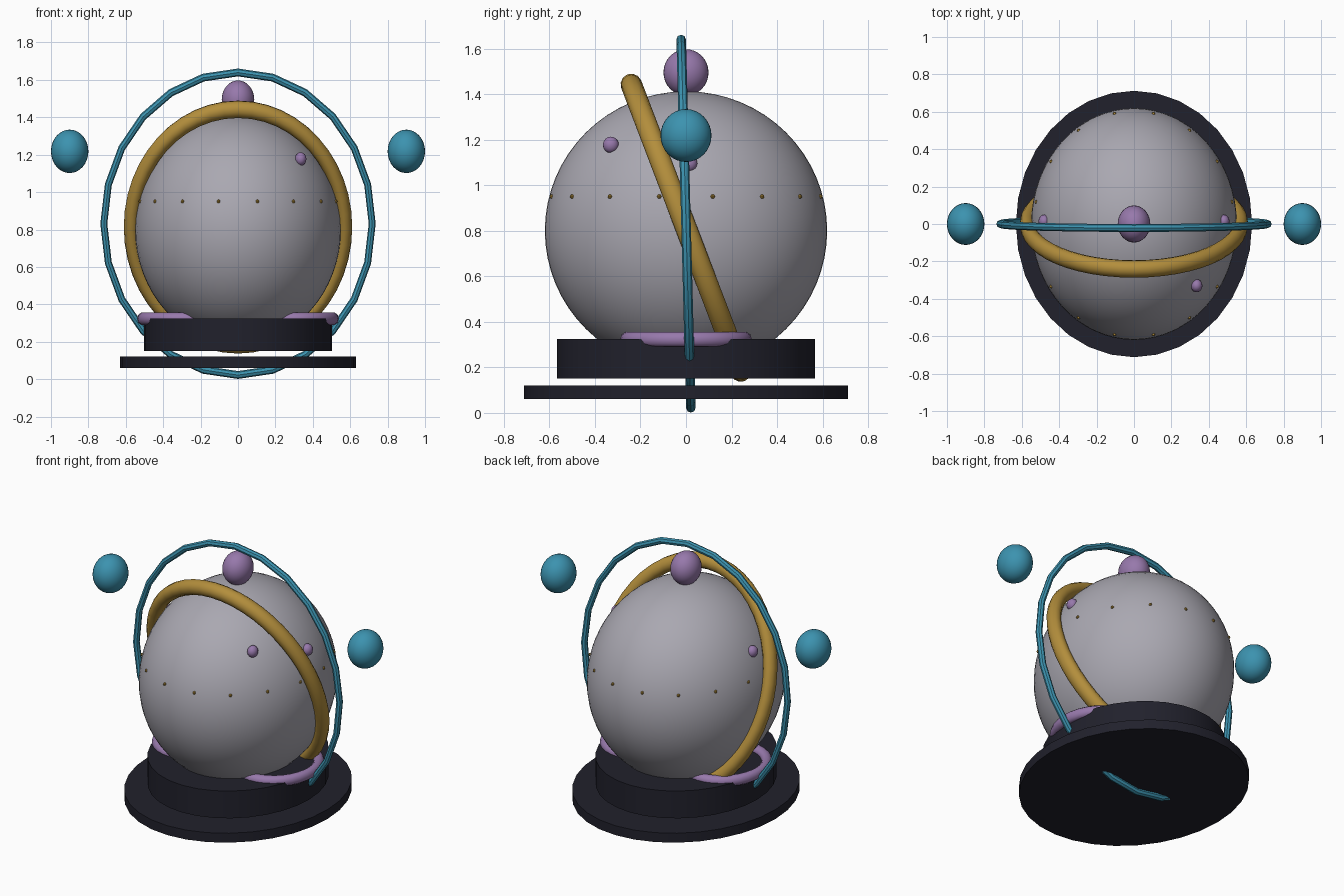
import bpy
import math

if "Cube" in bpy.data.objects:
    bpy.data.objects.remove(bpy.data.objects["Cube"])


def material(name, rgb):
    m = bpy.data.materials.new(name)
    m.diffuse_color = (*rgb, 1)
    m.use_nodes = True
    m.node_tree.nodes["Principled BSDF"].inputs["Base Color"].default_value = m.diffuse_color
    return m


GREY = material("pale_grey", (0.40, 0.39, 0.44))
GOLD = material("gold", (0.45, 0.27, 0.045))
TEAL = material("teal", (0.045, 0.29, 0.43))
PURPLE = material("purple", (0.31, 0.19, 0.41))
DARK = material("dark_navy", (0.015, 0.015, 0.025))
SX = 0.887  # the whole model is a little narrower in x


def finish(name, mat, scale):
    o = bpy.context.object
    o.name = name
    o.scale = scale
    o.data.materials.append(mat)
    bpy.ops.object.shade_smooth_by_angle(angle=math.radians(40))
    return o


def ball(name, mat, loc, radii, seg=24):
    bpy.ops.mesh.primitive_uv_sphere_add(segments=seg, ring_count=seg // 2, radius=1, location=loc)
    return finish(name, mat, radii)


def disc(name, mat, r, z0, z1):
    bpy.ops.mesh.primitive_cylinder_add(vertices=32, radius=r, depth=z1 - z0,
                                        location=(0, 0, (z0 + z1) / 2))
    return finish(name, mat, (SX, 1, 1))


def ring(name, mat, loc, major, minor, tilt, sx, seg, sides):
    bpy.ops.mesh.primitive_torus_add(major_radius=major, minor_radius=minor, major_segments=seg,
                                     minor_segments=sides, location=loc,
                                     rotation=(math.radians(tilt), 0, 0))
    return finish(name, mat, (sx, 1, 1))


# stepped base
disc("base_plate", DARK, 0.712, 0.06, 0.12)
disc("base_drum", DARK, 0.567, 0.15, 0.324)

# main globe and top ball
C, R = 0.80, (0.55, 0.62, 0.612)
ball("globe", GREY, (0, 0, C), R, 64)
ball("top_ball", PURPLE, (0, 0, 1.495), (0.087, 0.099, 0.102), 32)

# tilted gold band and thin outer hoop
ring("gold_band", GOLD, (0, 0, 0.813), 0.674, 0.047, 110.9, 0.847, 48, 12)
ring("outer_hoop", TEAL, (0, 0, 0.831), 0.809, 0.021, 91.5, SX, 24, 8)

# side balls, foot rings and side studs
for s, side in ((-1, "left"), (1, "right")):
    ball(side + "_side_ball", TEAL, (s * 0.9, 0, 1.218), (0.1, 0.112, 0.116), 32)
    ring(side + "_foot_ring", PURPLE, (s * 0.283, 0, 0.323), 0.255, 0.034, 0, SX, 32, 10)
    ball(side + "_stud", PURPLE, (s * 0.48, 0.015, 1.095), (0.031, 0.035, 0.036), 16)
ball("front_stud", PURPLE, (0.335, -0.33, 1.177), (0.031, 0.035, 0.036), 16)

# row of tiny gold rivets around the globe
z = 0.95
k = math.sqrt(1 - ((z - C) / R[2]) ** 2)
for i in range(16):
    a = math.radians(11.25 + 22.5 * i)
    ball("rivet_%02d" % i, GOLD, (R[0] * k * math.cos(a), R[1] * k * math.sin(a), z),
         (0.009, 0.01, 0.01), 8)
